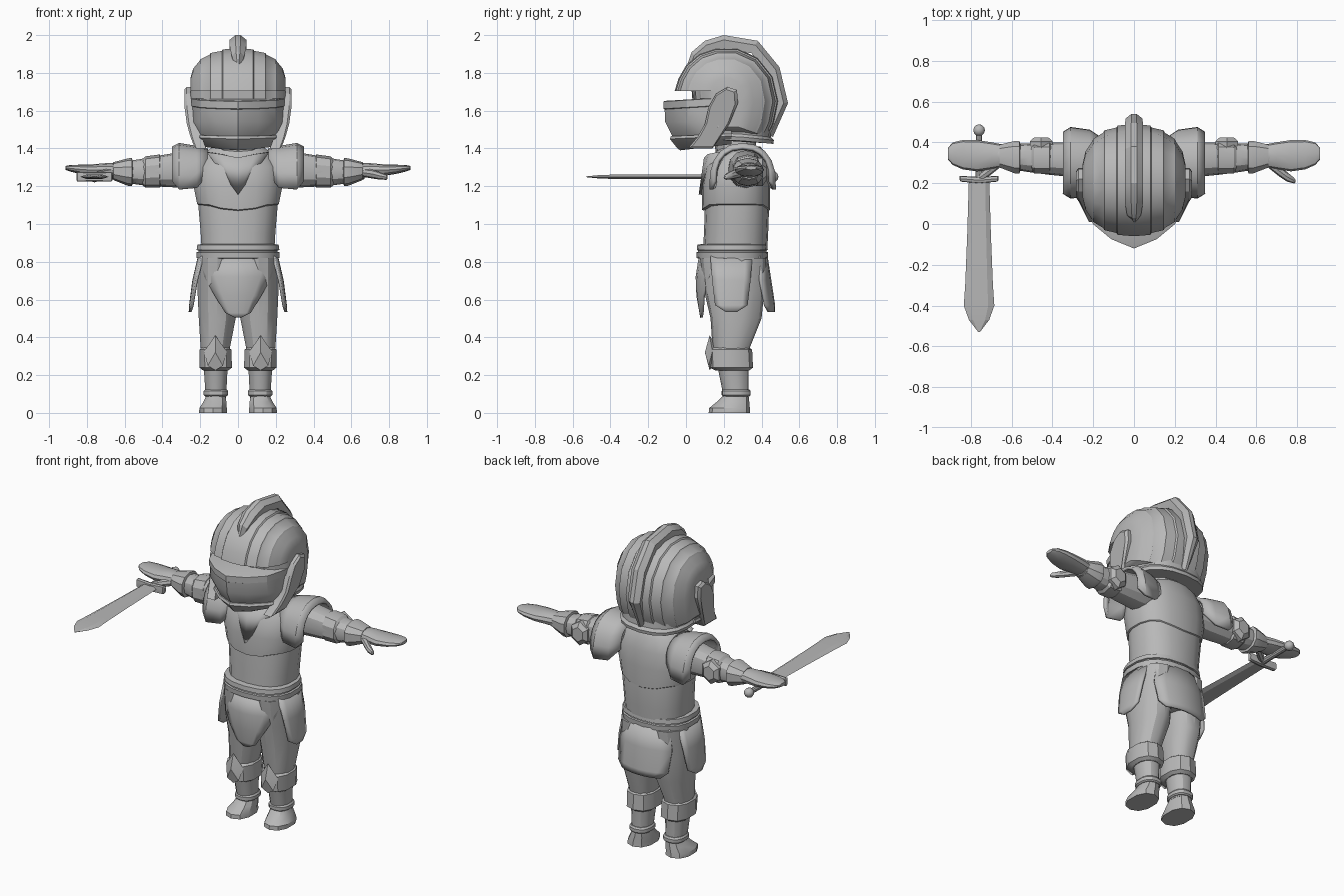
import bpy, bmesh, math
from math import cos, sin, pi

steel = bpy.data.materials.new("steel grey")
steel.diffuse_color = (0.48, 0.48, 0.48, 1)


def build(name, verts, faces, mirror=False, thick=0, angle=30):
    me = bpy.data.meshes.new(name)
    me.from_pydata(verts, [], faces)
    bm = bmesh.new()
    bm.from_mesh(me)
    bmesh.ops.recalc_face_normals(bm, faces=bm.faces)
    bm.to_mesh(me)
    bm.free()
    ob = bpy.data.objects.new(name, me)
    bpy.context.collection.objects.link(ob)
    me.materials.append(steel)
    if thick:
        m = ob.modifiers.new("thickness", 'SOLIDIFY')
        m.thickness, m.offset = thick, 0
    if mirror:
        m = ob.modifiers.new("mirror", 'MIRROR')
        m.use_mirror_merge = False
    bpy.ops.object.select_all(action='DESELECT')
    bpy.context.view_layer.objects.active = ob
    ob.select_set(True)
    bpy.ops.object.shade_smooth_by_angle(angle=math.radians(angle))
    return ob


def skin(name, rings, closed=True, caps=True, **kw):
    """Bridge rings that have equal point counts."""
    n = len(rings[0])
    faces = []
    for i in range(len(rings) - 1):
        for j in range(n if closed else n - 1):
            k = (j + 1) % n
            faces.append((i * n + j, i * n + k, (i + 1) * n + k, (i + 1) * n + j))
    if caps and closed:
        faces += [tuple(range(n)), tuple(range((len(rings) - 1) * n, len(rings) * n))]
    return build(name, [p for r in rings for p in r], faces, **kw)


def loft(name, axis, stations, n=14, p=2.4, arc=None, **kw):
    """Stations: position on axis, two centre values, two radii."""
    rings = []
    for t, c1, c2, r1, r2 in stations:
        ring = []
        for j in range(n):
            a = arc[0] + (arc[1] - arc[0]) * j / (n - 1) if arc else 2 * pi * j / n - pi / 2
            u = c1 + r1 * math.copysign(abs(cos(a)) ** (2 / p), cos(a))
            v = c2 + r2 * math.copysign(abs(sin(a)) ** (2 / p), sin(a))
            ring.append({'z': (u, v, t), 'x': (t, u, v), 'y': (u, t, v)}[axis])
        rings.append(ring)
    return skin(name, rings, closed=not arc, **kw)


def panel(name, rows, axis, centre, bend, **kw):
    """Curved hanging plate. Rows: height, offset, half width."""
    rings = []
    for z, d, w in rows:
        us = [w * k / 3 for k in range(-3, 4)]
        rings.append([(u + centre, d + bend * u * u, z) if axis == 'y'
                      else (d + bend * u * u, u + centre, z) for u in us])
    return skin(name, rings, closed=False, thick=0.014, **kw)


# Legs, feet and leg armour
loft("leg", 'z', [(.08, .117, .265, .055, .065), (.23, .118, .25, .064, .08),
                  (.35, .12, .24, .08, .10), (.5, .11, .265, .10, .135),
                  (.65, .11, .255, .107, .16), (.82, .108, .25, .108, .175)], p=2.2, mirror=True)
loft("foot", 'z', [(0, .132, .23, .077, .11), (.025, .132, .23, .076, .108),
                   (.06, .122, .25, .063, .085), (.095, .117, .265, .052, .066)],
     n=10, p=2.3, mirror=True)
loft("ankle_band", 'z', [(.088, .117, .265, .058, .07), (.095, .117, .265, .066, .077),
                         (.115, .117, .265, .066, .077), (.125, .117, .265, .058, .07)], mirror=True)
loft("knee_band", 'z', [(.225, .118, .245, .07, .09), (.24, .118, .24, .09, .115),
                        (.335, .12, .235, .088, .115), (.345, .12, .235, .075, .10)],
     n=10, mirror=True)
kx = .12
build("knee_plate", [(kx, .125, .41), (kx - .06, .14, .325), (kx - .04, .12, .25), (kx, .125, .225),
                     (kx + .04, .12, .25), (kx + .06, .14, .325), (kx, .10, .32), (kx, .19, .31)],
      [f for i in range(6) for f in ((i, (i + 1) % 6, 6), ((i + 1) % 6, i, 7))],
      mirror=True, angle=15)

# Hips, belt and hanging plates
loft("hips", 'z', [(.6, 0, .255, .17, .14), (.7, 0, .25, .195, .165), (.86, 0, .25, .198, .172)], n=16)
loft("belt", 'z', [(.815, 0, .245, .20, .17), (.82, 0, .245, .222, .188), (.85, 0, .245, .224, .19),
                   (.853, 0, .245, .213, .181), (.86, 0, .245, .213, .181),
                   (.863, 0, .245, .222, .188), (.89, 0, .245, .218, .185),
                   (.895, 0, .25, .19, .16)], n=18)
panel("front_plate", [(.83, .075, .2), (.72, .058, .175), (.62, .062, .12), (.53, .078, .065),
                      (.505, .082, .015)], 'y', 0, 2.2)
panel("back_plate", [(.83, .425, .16), (.7, .445, .18), (.57, .465, .17), (.535, .465, .13)],
      'y', 0, -1.6)
panel("side_plate", [(.83, .205, .11), (.7, .235, .10), (.57, .252, .085), (.535, .254, .03)],
      'x', .24, -1.5, mirror=True)

# Torso and breastplate
loft("waist", 'z', [(.86, 0, .26, .195, .17), (.95, 0, .265, .2, .17), (1.09, 0, .27, .212, .17),
                    (1.2, 0, .27, .21, .16)], n=18)
chest = loft("breastplate", 'z', [(1.08, 0, .268, .21, .17), (1.085, 0, .265, .219, .18),
                                  (1.2, 0, .265, .238, .181), (1.3, 0, .27, .232, .168),
                                  (1.38, 0, .285, .18, .13), (1.41, 0, .285, .13, .11)], n=18)
for v in chest.data.vertices:  # curved lower edge
    if v.co.z < 1.1:
        v.co.z += .03 * min(1, (abs(v.co.x) / .16) ** 2) - .01
build("collar", [(-.16, .17, 1.38), (-.09, .125, 1.37), (0, .105, 1.35), (.09, .125, 1.37),
                 (.16, .17, 1.38), (0, .077, 1.155)],
      [(0, 1, 5), (1, 2, 5), (2, 3, 5), (3, 4, 5)], thick=.02)
loft("neck", 'z', [(1.36, 0, .27, .13, .11), (1.5, 0, .25, .12, .11)], n=12)

# Arms, shoulder plates and hands
loft("arm", 'x', [(.16, .31, 1.29, .09, .09), (.25, .315, 1.29, .09, .10), (.42, .32, 1.28, .078, .082),
                  (.52, .325, 1.275, .07, .068), (.6, .33, 1.275, .062, .056),
                  (.67, .335, 1.28, .055, .042)], n=12, p=2.2, mirror=True)
loft("shoulder_plate", 'x', [(.16, .295, 1.28, .12, .11), (.22, .3, 1.22, .155, .185),
                             (.31, .3, 1.215, .168, .205), (.345, .3, 1.25, .145, .152)],
     n=11, p=2.3, arc=(-.12, pi + .12), thick=.018, mirror=True)
loft("elbow_band", 'x', [(.405, .325, 1.28, .07, .075), (.415, .325, 1.28, .084, .088),
                         (.49, .325, 1.275, .08, .083), (.505, .325, 1.275, .065, .07)],
     n=10, mirror=True)
loft("elbow_plate", 'y', [(.37, .455, 1.275, .065, .075), (.405, .455, 1.275, .065, .075),
                          (.425, .455, 1.275, .04, .045)], n=6, p=2, mirror=True, angle=15)
loft("forearm_cuff", 'x', [(.555, .328, 1.275, .06, .05), (.562, .328, 1.275, .083, .075),
                           (.585, .328, 1.275, .083, .072), (.66, .333, 1.28, .058, .047),
                           (.662, .333, 1.28, .045, .035)], n=10, mirror=True)
loft("hand", 'x', [(.63, .335, 1.282, .052, .04), (.70, .335, 1.285, .066, .037),
                   (.77, .335, 1.285, .077, .031), (.84, .34, 1.29, .072, .024),
                   (.89, .345, 1.295, .055, .017), (.913, .345, 1.297, .028, .010)],
     n=12, p=2.3, mirror=True)
loft("thumb", 'x', [(.66, .30, 1.272, .025, .022), (.71, .262, 1.265, .027, .024),
                    (.75, .232, 1.255, .024, .02), (.785, .213, 1.248, .014, .014),
                    (.792, .21, 1.246, .006, .006)], n=8, p=2, mirror=True)

# Helmet dome: side profile repeated across x with stepped bands
profile = [(-.06, 1.705), (-.04, 1.77), (0, 1.84), (.07, 1.9), (.16, 1.93), (.27, 1.93),
           (.38, 1.88), (.46, 1.78), (.49, 1.65), (.465, 1.53), (.43, 1.46), (.05, 1.46), (.03, 1.705)]
bands = [(0, 1), (.08, .975), (.086, .94), (.145, .89), (.151, .85), (.2, .74), (.206, .69),
         (.238, .52), (.252, .3)]
rings = []
for x, s in [(-x, s) for x, s in bands[:0:-1]] + bands:
    ring = []
    for y, z in profile:
        zz = 1.705 + (z - 1.705) * s if z > 1.705 else 1.6 + (z - 1.6) * (.45 + .55 * s) if z < 1.6 else z
        ring.append((x, .21 + (y - .21) * s, zz))
    rings.append(ring)
skin("helmet_dome", rings)

# Crest running over the dome
outer = [(.0, 1.825), (.03, 1.91), (.1, 1.97), (.2, 2.0), (.38, 1.97), (.495, 1.83), (.54, 1.64), (.46, 1.46)]
rings = []
for i, (y, z) in enumerate(outer):
    w = (.006, .034, .045, .045, .045, .045, .042, .02)[i]
    pt = lambda f: (.21 + (y - .21) * f, 1.64 + (z - 1.64) * f)
    rings.append([(x, *pt(f)) for x, f in ((-w * .8, .8), (-w, .93), (-w * .3, 1), (w * .3, 1),
                                           (w, .93), (w * .8, .8))])
skin("crest", rings, angle=25)

# Pointed visor with raised rim bands
def visor_ring(z, yf, w, lift=0):
    half = [(0, yf), (.45 * w, yf + .045), (.82 * w, yf + .12), (w, .12), (w, .24)]
    pts = half + [(-x, y) for x, y in half[:0:-1]]
    return [(x, y, z + lift * max(0, y - yf)) for x, y in pts]

skin("visor", [visor_ring(1.648, -.115, .24, .05), visor_ring(1.54, -.11, .242),
               visor_ring(1.47, -.075, .225), visor_ring(1.40, -.035, .185, .12)], angle=25)
skin("visor_lower_rim", [visor_ring(1.465, -.08, .23, .04), visor_ring(1.45, -.085, .236, .05),
                         visor_ring(1.4, -.045, .2, .12), visor_ring(1.39, -.03, .18, .12)], angle=25)
skin("visor_upper_rim", [visor_ring(1.652, -.112, .236, .06), visor_ring(1.648, -.12, .246, .06),
                         visor_ring(1.61, -.119, .246, .06), visor_ring(1.605, -.11, .236, .06)], angle=25)

# Ear plates sweeping down to the chin
ear = [(.01, 1.4), (.06, 1.46), (.1, 1.53), (.12, 1.62), (.16, 1.69), (.22, 1.725), (.27, 1.71),
       (.275, 1.64), (.23, 1.53), (.14, 1.4)]
face_x = lambda z: .28 - .75 * max(0, 1.66 - z) ** 2
skin("ear_plate", [[(face_x(z) - .06, y, z) for y, z in ear], [(face_x(z) - .008, y, z) for y, z in ear],
                   [(face_x(z) + .004, .17 + (y - .17) * .85, 1.56 + (z - 1.56) * .92) for y, z in ear]],
     mirror=True, angle=25)

# Flared neck guard at the back
guard = loft("neck_guard", 'z', [(1.51, 0, .25, .225, .195), (1.46, 0, .25, .217, .2),
                                 (1.445, 0, .25, .225, .215), (1.425, 0, .25, .22, .212)], n=18)
for v in guard.data.vertices:
    v.co.z += .02 - .1 * max(0, v.co.y - .25)

# Sword: blade, guard, grip and pommel
sx, sz = -.76, 1.25
rings = []
for y, w, t in ((.22, .05, .012), (-.05, .058, .012), (-.3, .068, .012), (-.4, .075, .011),
                (-.47, .05, .008), (-.53, .004, .002)):
    rings.append([(sx - w, y, sz), (sx - w * .6, y, sz + t), (sx + w * .6, y, sz + t),
                  (sx + w, y, sz), (sx + w * .6, y, sz - t), (sx - w * .6, y, sz - t)])
skin("sword_blade", rings, angle=8)
loft("sword_guard", 'x', [(sx - .095, .225, sz, .01, .018), (sx - .09, .222, sz, .014, .026),
                          (sx, .215, sz, .016, .024), (sx + .09, .222, sz, .014, .026),
                          (sx + .095, .225, sz, .01, .018)], n=8, p=4)
loft("sword_grip", 'y', [(.2, sx, sz, .02, .02), (.45, sx, sz, .015, .015)], n=10, p=2)
loft("sword_pommel", 'y', [(.46 - .029 * cos(a), sx, sz, .029 * sin(a) + .001, .029 * sin(a) + .001)
                           for a in [pi * k / 6 for k in range(7)]], n=10, p=2, angle=50)
